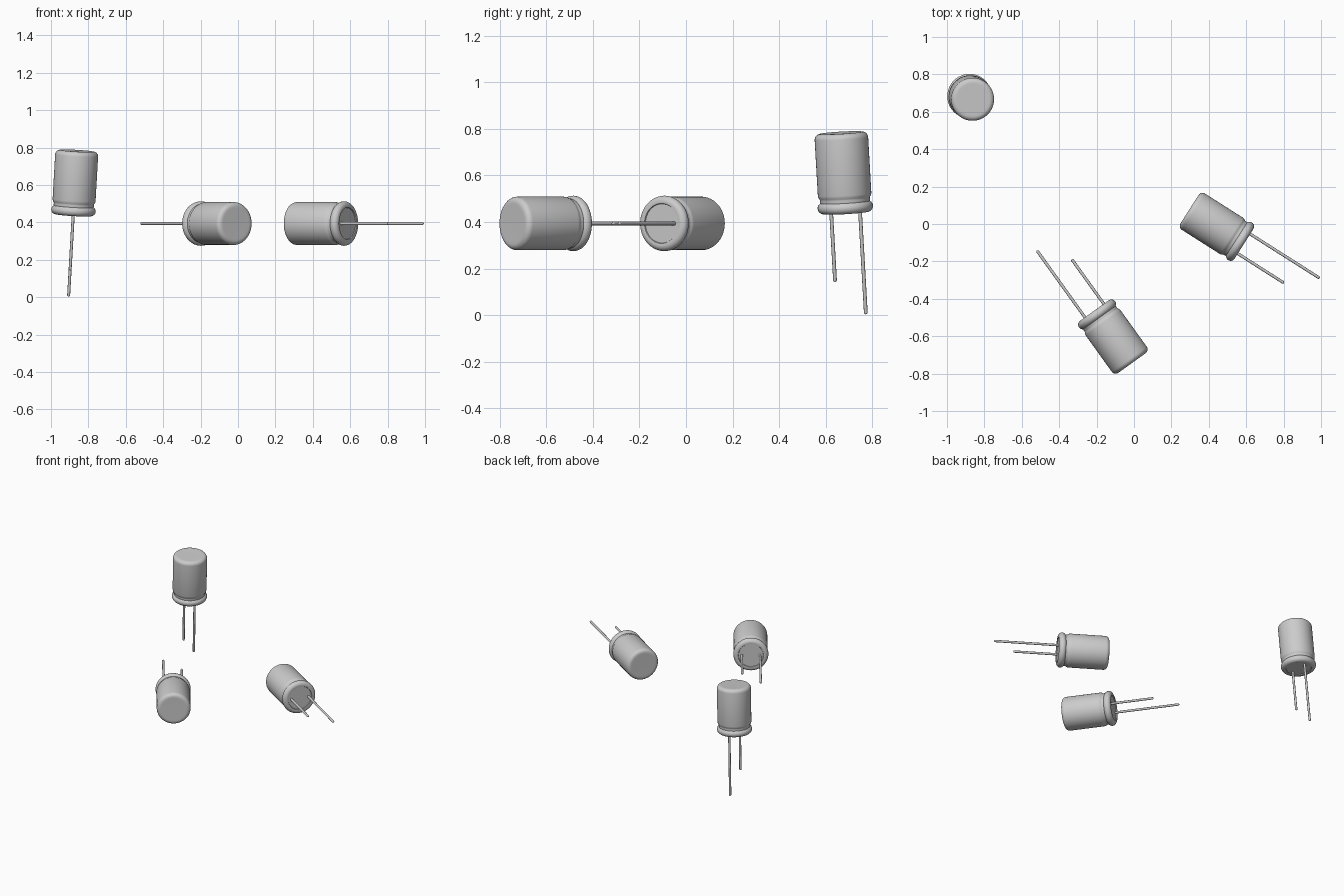
import bpy, bmesh, math
from mathutils import Matrix, Vector

cube = bpy.data.objects.get("Cube")
if cube:
    bpy.data.objects.remove(cube, do_unlink=True)

grey = bpy.data.materials.new("light_grey")
grey.use_nodes = True
GREY = (0.6, 0.6, 0.6, 1)
grey.diffuse_color = GREY
grey.node_tree.nodes["Principled BSDF"].inputs["Base Color"].default_value = GREY

LEAD_GAP = 0.062


def lathe(name, profile, steps, matrix):
    """Spin (radius, height) points about z; zero radius closes an end."""
    bm = bmesh.new()
    verts = [bm.verts.new((r, 0, z)) for r, z in profile]
    edges = [bm.edges.new(pair) for pair in zip(verts, verts[1:])]
    bmesh.ops.spin(bm, geom=verts + edges, cent=(0, 0, 0), axis=(0, 0, 1),
                   angle=math.tau, steps=steps, use_duplicate=False)
    bmesh.ops.remove_doubles(bm, verts=bm.verts, dist=0.0002)
    bmesh.ops.recalc_face_normals(bm, faces=bm.faces)
    mesh = bpy.data.meshes.new(name)
    bm.to_mesh(mesh)
    bm.free()
    obj = bpy.data.objects.new(name, mesh)
    bpy.context.collection.objects.link(obj)
    mesh.materials.append(grey)
    obj.matrix_world = matrix
    bpy.ops.object.select_all(action='DESELECT')
    obj.select_set(True)
    bpy.context.view_layer.objects.active = obj
    bpy.ops.object.shade_smooth_by_angle(angle=math.radians(35))
    return obj


def arc(r, z, radius, start, end, count):
    """Points on a circular arc in the profile plane, angles in degrees."""
    angles = [math.radians(start + (end - start) * i / count) for i in range(count + 1)]
    return [(r + radius * math.cos(a), z + radius * math.sin(a)) for a in angles]


# Can outline: recessed plug, rolled foot, crimp groove, straight wall, rounded top
can_profile = ([(0, 0.006), (0.084, 0.006), (0.086, 0.001)]
               + arc(0.094, 0.025, 0.025, -90, 60, 10)
               + [(0.108, 0.053), (0.107, 0.059), (0.109, 0.065), (0.113, 0.071), (0.115, 0.080)]
               + arc(0.090, 0.320, 0.025, 0, 90, 6)
               + [(0.080, 0.345), (0, 0.344)])


def lead_profile(length):
    """Thin wire hanging below the can with a rounded tip."""
    r = 0.008
    return [(0, 0.012), (r, 0.012)] + arc(0, r - length, r, 0, -90, 4)


def capacitor(name, base, up, side):
    """Place a can at its base centre; side points toward the long lead."""
    z = Vector(up).normalized()
    x = Vector(side)
    x = (x - z * x.dot(z)).normalized()
    y = z.cross(x)
    frame = Matrix.Translation(base) @ Matrix((x, y, z)).transposed().to_4x4()
    lathe(name + "_can", can_profile, 48, frame)
    for label, sign, length in (("long", 1, 0.44), ("short", -1, 0.293)):
        offset = Matrix.Translation((sign * LEAD_GAP, 0, 0))
        lathe(f"{name}_{label}_lead", lead_profile(length), 12, frame @ offset)


# One upright and two lying down
capacitor("standing_capacitor", (-0.881, 0.685, 0.439), (0.057, -0.057, 1), (0, 1, 0))
capacitor("front_capacitor", (-0.212, -0.463, 0.394), (0.583, -0.812, 0), (-0.812, -0.583, 0))
capacitor("left_capacitor", (0.588, -0.106, 0.394), (-0.844, 0.536, 0), (0.536, 0.844, 0))
